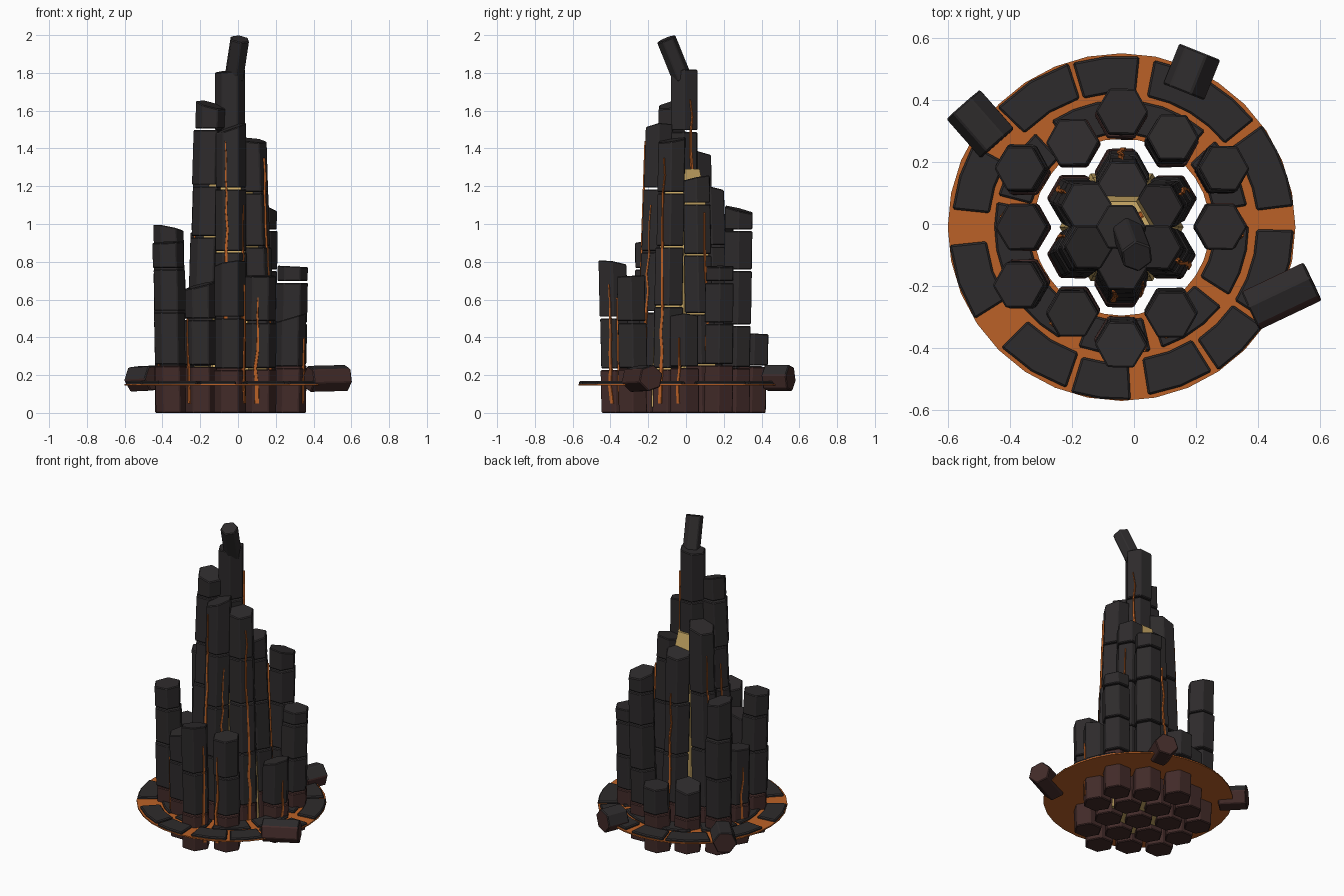
import bpy, bmesh, math, random
from mathutils import Vector, Matrix

if "Cube" in bpy.data.objects:
    bpy.data.objects.remove(bpy.data.objects["Cube"])

random.seed(7)
CX, CY = -0.04, -0.01
SP = 0.18


def material(name, rgb):
    m = bpy.data.materials.new(name)
    m.diffuse_color = (*rgb, 1)
    m.use_nodes = True
    m.node_tree.nodes["Principled BSDF"].inputs["Base Color"].default_value = m.diffuse_color
    return m


ROCK = material("basalt", (0.027, 0.024, 0.025))
BASE = material("warm_basalt", (0.055, 0.024, 0.022))
LAVA = material("lava", (0.5, 0.12, 0.02))
GLOW = material("glow", (0.62, 0.42, 0.14))


def finish(name, bm, mats, bevel=0):
    bmesh.ops.recalc_face_normals(bm, faces=bm.faces)
    me = bpy.data.meshes.new(name)
    bm.to_mesh(me)
    bm.free()
    ob = bpy.data.objects.new(name, me)
    bpy.context.collection.objects.link(ob)
    for m in mats:
        me.materials.append(m)
    if bevel:
        mod = ob.modifiers.new("bevel", 'BEVEL')
        mod.width, mod.segments, mod.limit_method = bevel, 1, 'ANGLE'
    return ob


def loft(bm, rings, mat=0):
    """Closed solid through rings of equal point count."""
    vs = [[bm.verts.new(p) for p in r] for r in rings]
    n = len(vs[0])
    faces = [bm.faces.new(vs[0][::-1]), bm.faces.new(vs[-1])]
    for a, b in zip(vs, vs[1:]):
        faces += [bm.faces.new((a[i], a[(i + 1) % n], b[(i + 1) % n], b[i])) for i in range(n)]
    for f in faces:
        f.material_index = mat


def hexagon(x, y, z, r, twist=0.0, slope=(0, 0)):
    pts = []
    for i in range(6):
        a = math.radians(60 * i) + twist
        dx, dy = r * math.cos(a), r * math.sin(a)
        pts.append((x + dx, y + dy, z + dx * slope[0] + dy * slope[1]))
    return pts


def axis(rel, lean, z):
    return CX + rel[0] * (1 + lean * z), CY + rel[1] * (1 + lean * z)


def column(name, rel, h, lean, slope, step):
    """Stack of hexagonal drums with open joints and a slanted top."""
    bm = bmesh.new()
    z, first = 0.0, True
    while z < h - 0.01:
        top = 0.25 + random.uniform(-0.02, 0.01) if first else z + step * random.uniform(0.85, 1.25)
        last = h - top < 0.08
        if last:
            top = h - 0.087 * math.hypot(*slope)
        tw, r = random.uniform(-0.03, 0.03), 0.087 - 0.004 * z + random.uniform(-0.002, 0.001)
        jx, jy = random.uniform(-0.004, 0.004), random.uniform(-0.004, 0.004)
        xa, ya = axis(rel, lean, z)
        xb, yb = axis(rel, lean, top)
        loft(bm, [hexagon(xa + jx, ya + jy, z, r, tw),
                  hexagon(xb + jx, yb + jy, top - (0 if last else 0.009), r, tw, slope if last else (0, 0))],
             0 if first else 1)
        first = False
        if last:
            break
        z = top
    finish(name, bm, [BASE, ROCK], 0.005)


# Columns: grid offsets (in units of spacing), height, top slope
S3 = math.sqrt(3) / 2
INNER, OUTER = -0.19, 0.06
COLS = [
    ("centre_column", 0, 0, 1.82, 0, (0.1, 0.05)),
    ("inner_column_front", 0, -1, 1.54, INNER, (0.35, 0.1)),
    ("inner_column_front_left", -1, -.5, 1.66, INNER, (-0.25, 0.2)),
    ("inner_column_front_right", 1, -.5, 1.46, INNER, (-0.1, 0.15)),
    ("inner_column_back_right", 1, .5, 1.26, INNER, (0.1, 0.2)),
    ("inner_column_back", 0, 1, 1.21, INNER, (0.1, -0.2)),
    ("inner_column_back_left", -1, .5, 1.39, INNER, (0.3, -0.1)),
    ("outer_column_back", 0, 2, 0.42, OUTER, (0.05, 0)),
    ("outer_column_back_right", 1, 1.5, 1.10, OUTER, (-0.1, -0.25)),
    ("outer_column_right_back", 2, 1, 0.78, OUTER, (-0.05, 0)),
    ("outer_column_right", 2, 0, 0.53, OUTER, (0.3, 0)),
    ("outer_column_front_right", 1, -1.5, 0.73, OUTER, (0, 0.05)),
    ("outer_column_front", 0, -2, 0.81, OUTER, (0.15, -0.15)),
    ("outer_column_front_left", -1, -1.5, 0.70, OUTER, (0.25, 0.1)),
    ("outer_column_left_front", -2, -1, 0.91, OUTER, (0.05, 0.05)),
    ("outer_column_left", -2, 0, 0.62, OUTER, (-0.1, 0.1)),
    ("outer_column_left_back", -2, 1, 1.00, OUTER, (-0.2, -0.1)),
    ("outer_column_back_left", -1, 1.5, 0.44, OUTER, (0.2, -0.2)),
]
SPEC = {}
for name, u, v, h, lean, slope in COLS:
    rel = (u * SP * S3, v * SP)
    SPEC[name] = (rel, lean)
    column(name, rel, h, lean, slope, 0.31 if lean <= 0 else 0.24)


def prism(name, a, b, r, mats, roll=0.0, cut=0.0):
    """Hexagonal block between two points."""
    a, b = Vector(a), Vector(b)
    rot = (b - a).to_track_quat('Z', 'Y').to_matrix().to_4x4()
    mw = Matrix.Translation(a) @ rot
    L = (b - a).length
    bm = bmesh.new()
    loft(bm, [[mw @ Vector(p) for p in hexagon(0, 0, 0, r, roll)],
              [mw @ Vector(p) for p in hexagon(0, 0, L, r, roll, (cut, 0))]])
    bmesh.ops.recalc_face_normals(bm, faces=bm.faces)
    for f in bm.faces:
        f.material_index = 1 if f.normal.z > 0.3 else 0
    finish(name, bm, mats, 0.005)


# Broken tilted tip and fallen blocks
prism("broken_tip", (-0.022, -0.02, 1.77), (0.01, -0.105, 1.98), 0.054, [ROCK, ROCK], 0.3)
prism("fallen_block_left", (-0.55, 0.385, 0.18), (-0.44, 0.26, 0.185), 0.074, [BASE, ROCK], 0.1)
prism("fallen_block_back", (0.212, 0.555, 0.185), (0.16, 0.425, 0.185), 0.074, [BASE, ROCK], 0.2)
prism("fallen_block_right", (0.375, -0.28, 0.18), (0.575, -0.185, 0.185), 0.072, [BASE, ROCK], 0.3)

# Glowing core seen in the notches between inner columns
bm = bmesh.new()
loft(bm, [hexagon(CX, CY, z, r) for z, r in
          [(0.03, 0.20), (0.45, 0.185), (0.75, 0.155), (1.1, 0.135), (1.29, 0.095)]])
finish("glowing_core", bm, [GLOW])


def arc_slab(bm, r0, r1, a0, a1, z0, z1):
    n = max(2, round(abs(a1 - a0) / 11.25))
    ang = [math.radians(a0 + (a1 - a0) * i / n) for i in range(n + 1)]
    loop = [(r1, a) for a in ang] + [(r0, a) for a in reversed(ang)]
    loft(bm, [[(CX + r * math.cos(a), CY + r * math.sin(a), z) for r, a in loop] for z in (z0, z1)])


# Lava ring
bm = bmesh.new()
N = 32
prof = [(0.285, 0.146), (0.56, 0.146), (0.56, 0.154), (0.285, 0.154)]
vs = [[bm.verts.new((CX + r * math.cos(math.tau * i / N), CY + r * math.sin(math.tau * i / N), z))
       for r, z in prof] for i in range(N)]
for i in range(N):
    p, q = vs[i], vs[(i + 1) % N]
    for j in range(4):
        bm.faces.new((p[j], q[j], q[(j + 1) % 4], p[(j + 1) % 4]))
finish("lava_ring", bm, [LAVA])

# Crust plates floating on the ring
bm = bmesh.new()
for a0, a1 in [(151, 174), (108, 136), (84, 106.5), (39, 79), (7, 36), (-33, -1), (-56, -35),
               (-81, -58), (-107, -87), (-135, -109), (-174, -148)]:
    k = random.uniform(-0.008, 0.004)
    arc_slab(bm, 0.435 + k, 0.555 + k, a0, a1, 0.148, 0.168)
finish("outer_crust_plates", bm, [ROCK], 0.006)
bm = bmesh.new()
for i in range(9):
    a = 10 + 40 * i + random.uniform(-3, 3)
    arc_slab(bm, 0.30, 0.41, a, a + 33, 0.148, 0.166)
finish("inner_crust_plates", bm, [ROCK], 0.006)


def crack(col, face, side, z0, z1, w):
    """Meandering lava seam lying on one face of a column."""
    rel, lean = SPEC[col]
    a = math.radians(face)
    out, tan = Vector((math.cos(a), math.sin(a), 0)), Vector((-math.sin(a), math.cos(a), 0))
    bm = bmesh.new()
    n = max(4, int((z1 - z0) / 0.09))
    rings = []
    for i in range(n + 1):
        t = i / n
        z = z0 + (z1 - z0) * t
        hw = w * 0.5 * (1 - 0.75 * t)
        s = side + random.uniform(-0.008, 0.008)
        c = Vector((*axis(rel, lean, z), z)) + out * 0.0745 + tan * s
        rings.append([c - tan * hw - out * 0.006, c + tan * hw - out * 0.006,
                      c + tan * hw * 0.8 + out * 0.005, c - tan * hw * 0.8 + out * 0.005])
    loft(bm, rings)
    finish("lava_crack_" + col, bm, [LAVA])


for c in [("inner_column_front", 270, -0.02, 0.5, 1.44, 0.022),
          ("inner_column_front", 330, 0.0, 0.1, 1.1, 0.022),
          ("inner_column_front_right", 330, 0.0, 0.05, 1.35, 0.024),
          ("inner_column_back_right", 30, 0.0, 0.3, 1.06, 0.02),
          ("inner_column_back", 90, 0.0, 0.1, 0.95, 0.022),
          ("inner_column_back_left", 150, 0.0, 0.4, 1.2, 0.02),
          ("inner_column_front_left", 150, -0.01, 0.3, 1.1, 0.02),
          ("centre_column", 30, 0.0, 1.2, 1.66, 0.018),
          ("outer_column_front_right", 270, -0.02, 0.05, 0.61, 0.026),
          ("outer_column_front", 330, 0.015, 0.05, 0.68, 0.024),
          ("outer_column_front_left", 210, 0.0, 0.05, 0.5, 0.022),
          ("outer_column_right", 330, 0.01, 0.05, 0.4, 0.022),
          ("outer_column_left", 150, 0.0, 0.05, 0.5, 0.022)]:
    crack(*c)
